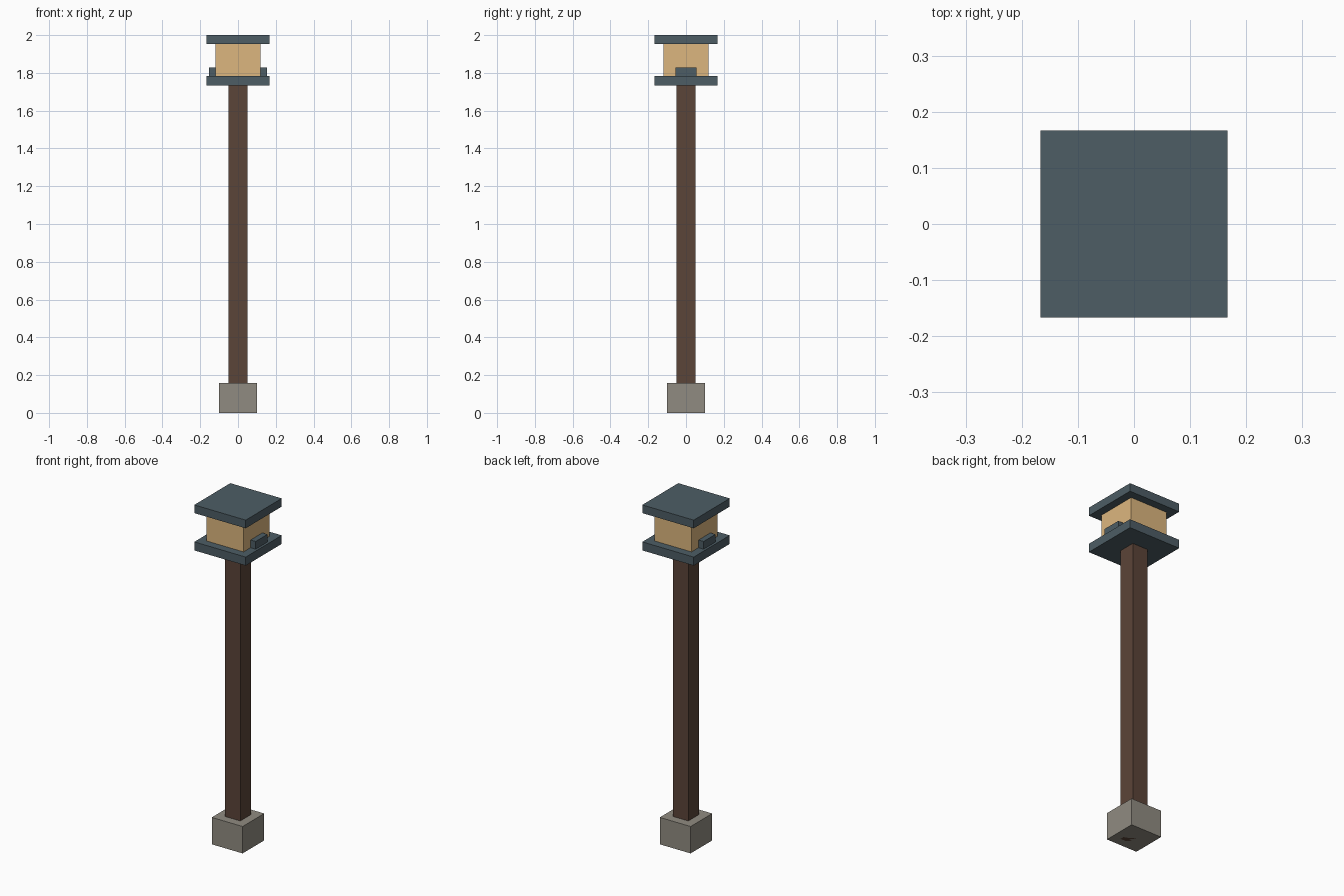
import bpy

if "Cube" in bpy.data.objects:
    bpy.data.objects.remove(bpy.data.objects["Cube"])


def material(name, rgb):
    m = bpy.data.materials.new(name)
    m.diffuse_color = (*rgb, 1.0)
    m.use_nodes = True
    m.node_tree.nodes["Principled BSDF"].inputs["Base Color"].default_value = m.diffuse_color
    return m


SLATE = material("slate", (0.075, 0.110, 0.130))
WARM = material("warm_glass", (0.72, 0.47, 0.21))
WOOD = material("dark_wood", (0.105, 0.058, 0.040))
STONE = material("stone", (0.28, 0.26, 0.22))


def box(name, x, y, z, mat):
    """Box spanning the given (min, max) range on each axis."""
    spans = (x, y, z)
    bpy.ops.mesh.primitive_cube_add(size=1, location=[(a + b) / 2 for a, b in spans])
    ob = bpy.context.object
    ob.name = name
    ob.scale = [b - a for a, b in spans]
    bpy.ops.object.transform_apply(location=False, rotation=False, scale=True)
    ob.data.materials.append(mat)
    return ob


def square(name, half, z, mat):
    """Centred box with a square footprint."""
    return box(name, (-half, half), (-half, half), z, mat)


# Footing and post (the post runs through the footing)
square("stone_footing", 0.10, (0.0, 0.158), STONE)
square("post", 0.05, (0.0, 1.735), WOOD)

# Lantern head: tray, glowing body, roof
square("lantern_tray", 0.167, (1.733, 1.783), SLATE)
square("lantern_body", 0.12, (1.783, 1.952), WARM)
square("lantern_roof", 0.167, (1.952, 2.0), SLATE)

# Small brackets on both sides of the body
for side, label in ((-1, "left"), (1, "right")):
    box(f"{label}_bracket", sorted((side * 0.12, side * 0.153)),
        (-0.055, 0.055), (1.783, 1.828), SLATE)
